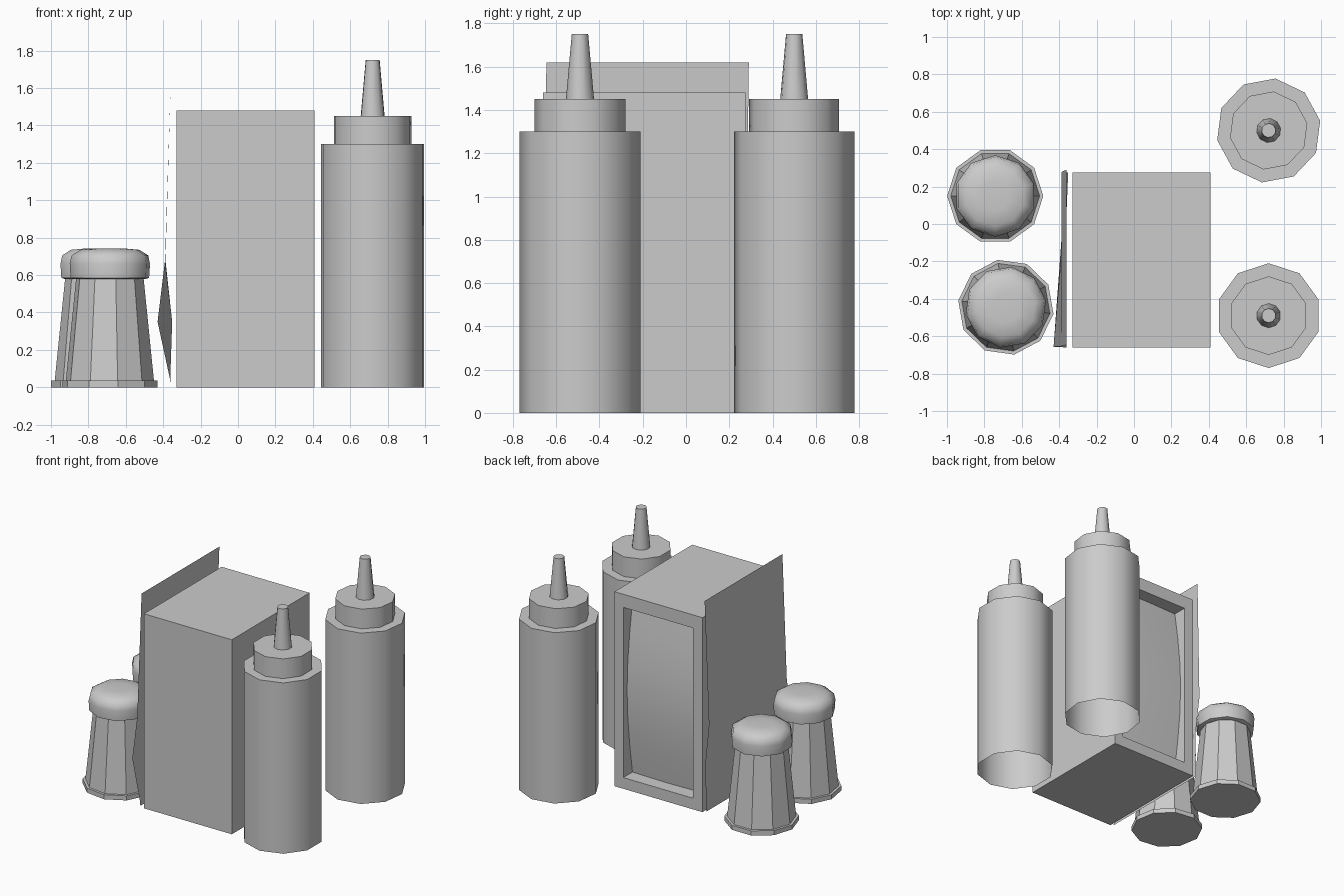
import bpy, math

if "Cube" in bpy.data.objects:
    bpy.data.objects.remove(bpy.data.objects["Cube"])


def mesh_object(name, verts, faces, smooth=None):
    me = bpy.data.meshes.new(name)
    me.from_pydata(verts, [], faces)
    me.update()
    ob = bpy.data.objects.new(name, me)
    bpy.context.collection.objects.link(ob)
    if smooth:
        bpy.ops.object.select_all(action='DESELECT')
        ob.select_set(True)
        bpy.context.view_layer.objects.active = ob
        bpy.ops.object.shade_smooth_by_angle(angle=math.radians(smooth))
    return ob


def lathe(name, x, y, profile, phase, n=10, bottom=True, smooth=None):
    """Revolve (radius, z) points, bottom to top, around a vertical axis."""
    verts, faces = [], []
    for r, z in profile:
        for i in range(n):
            a = math.radians(phase) + i * math.tau / n
            verts.append((x + r * math.cos(a), y + r * math.sin(a), z))
    for k in range(len(profile) - 1):
        for i in range(n):
            j = (i + 1) % n
            faces.append((k*n + i, k*n + j, (k+1)*n + j, (k+1)*n + i))
    if bottom:
        faces.append(tuple(reversed(range(n))))
    faces.append(tuple(range(len(verts) - n, len(verts))))
    return mesh_object(name, verts, faces, smooth)


def grid(name, rows, smooth=None):
    """Open sheet through rows of points."""
    c = len(rows[0])
    faces = [(k*c + i, k*c + i + 1, (k+1)*c + i + 1, (k+1)*c + i)
             for k in range(len(rows) - 1) for i in range(c - 1)]
    return mesh_object(name, [p for row in rows for p in row], faces, smooth)


# Squeeze bottles: open-bottomed body, collar and nozzle
bottle = [(.28, 0), (.28, 1.30), (.21, 1.30), (.21, 1.45),
          (.065, 1.45), (.038, 1.75)]
for name, y, phase in (("front_bottle", -.49, 18), ("back_bottle", .50, 10.6)):
    lathe(name, .72, y, bottle, phase, bottom=False, smooth=40)

# Shakers: faceted glass with foot, domed lid
glass = [(.257, 0), (.257, .035), (.238, .035), (.182, .585)]
lid = [(.19, .578), (.213, .585), (.218, .66), (.208, .705), (.16, .735), (.08, .742)]
for side, x, y, phase in (("front", -.685, -.445, -8), ("back", -.742, .15, 0)):
    lathe(side + "_shaker_glass", x, y, glass, phase)
    lathe(side + "_shaker_lid", x, y, lid, phase + 18, smooth=50)

# Napkin dispenser: box with a recessed opening in the back face
X0, X1, Y0, Y1, H = -.33, .41, -.66, .275, 1.48
RX0, RX1, RZ0, RZ1, RY = -.25, .335, .085, 1.38, .13


def ring(x0, x1, z0, z1, y):
    return [(x0, y, z0), (x1, y, z0), (x1, y, z1), (x0, y, z1)]


verts = (ring(X0, X1, 0, H, Y0) + ring(X0, X1, 0, H, Y1)
         + ring(RX0, RX1, RZ0, RZ1, Y1) + ring(RX0, RX1, RZ0, RZ1, RY))
faces = [(0, 1, 2, 3)]
for k in range(3):
    for i in range(4):
        j = (i + 1) % 4
        faces.append((k*4 + i, k*4 + 4 + i, k*4 + 4 + j, k*4 + j))
mesh_object("napkin_dispenser", verts, faces + [(15, 14, 13, 12)])

# Napkins bulging gently inside the opening
rows = []
for k in range(7):
    t = k / 6
    y = .165 + .065 * math.sin(math.pi * t)
    z = RZ0 + (RZ1 - RZ0) * t
    rows.append([(RX1, y, z), ((RX0 + RX1) / 2, y + .008, z), (RX0, y, z)])
grid("napkins", rows, smooth=20)

# Thin bent menu card standing against the dispenser: z, x front, x back
card = [(.01, -.36, -.36), (.05, -.365, -.362), (.35, -.43, -.352),
        (.68, -.39, -.388), (1.62, -.36, -.36)]
grid("menu_card", [[(xb, .27 + .0125 * z, z), (xf, -.66 + .009 * z, z)]
                   for z, xf, xb in card])
